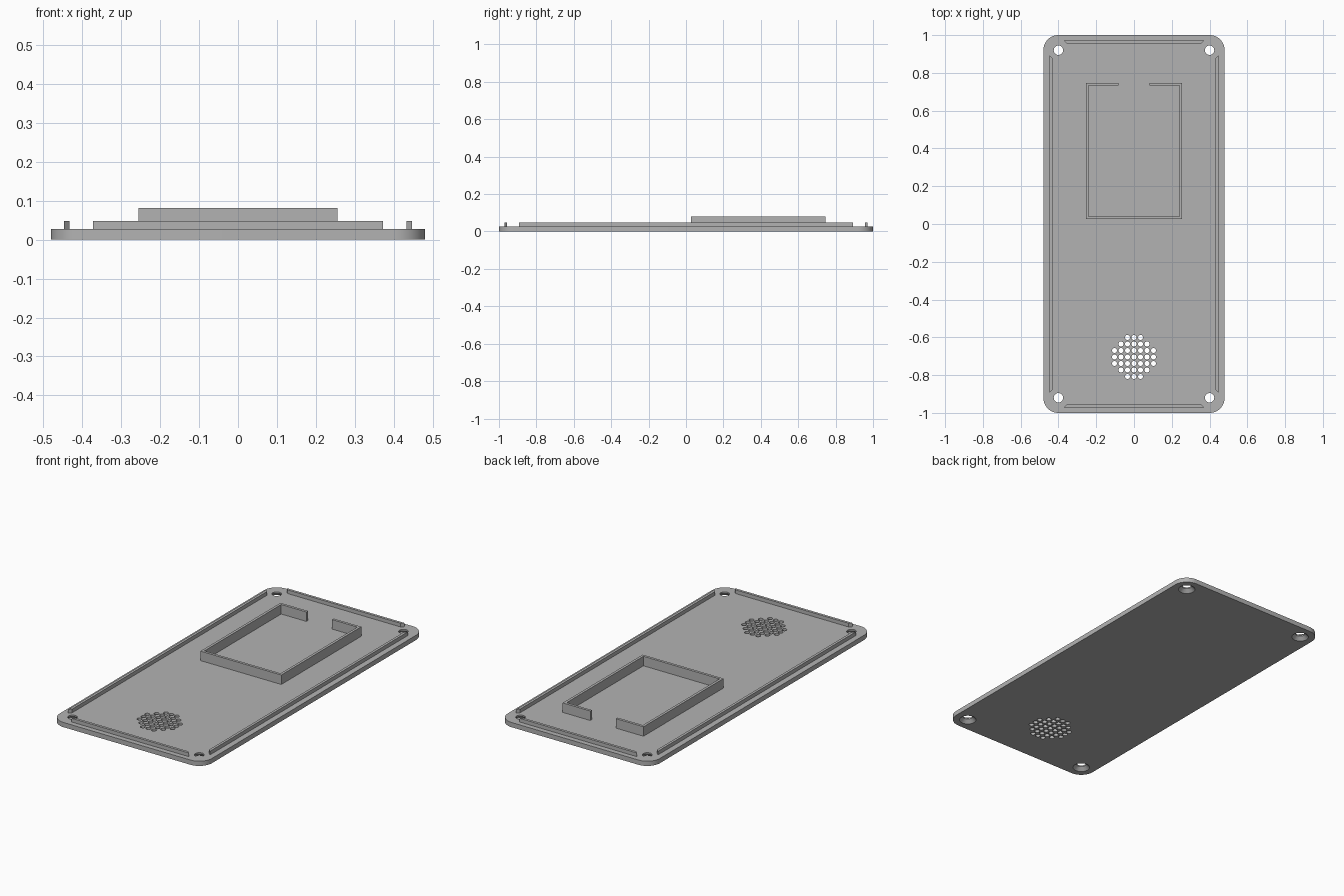
import bpy, bmesh, math
from mathutils import Matrix, Vector

cube = bpy.data.objects.get("Cube")
if cube:
    bpy.data.objects.remove(cube, do_unlink=True)

HALF_X, HALF_Y, TOP = 0.48, 1.0, 0.027
CORNER = 0.08
SINK = 0.004  # how far raised parts are rooted in the plate

grey = bpy.data.materials.new("matte_grey")
grey.use_nodes = True
grey.diffuse_color = (0.45, 0.45, 0.45, 1)
grey.node_tree.nodes["Principled BSDF"].inputs["Base Color"].default_value = (0.45, 0.45, 0.45, 1)


def add_object(name, bm):
    bmesh.ops.recalc_face_normals(bm, faces=bm.faces)
    mesh = bpy.data.meshes.new(name)
    bm.to_mesh(mesh)
    bm.free()
    mesh.materials.append(grey)
    obj = bpy.data.objects.new(name, mesh)
    bpy.context.collection.objects.link(obj)
    return obj


def add_prism(name, outline, z0, z1):
    """Extrude a flat outline between two heights."""
    bm = bmesh.new()
    face = bm.faces.new([bm.verts.new((x, y, z0)) for x, y in outline])
    new = bmesh.ops.extrude_face_region(bm, geom=[face])["geom"]
    bmesh.ops.translate(bm, vec=(0, 0, z1 - z0),
                        verts=[v for v in new if isinstance(v, bmesh.types.BMVert)])
    return add_object(name, bm)


def add_cone(bm, x, y, z0, z1, r0, r1, sides):
    bmesh.ops.create_cone(bm, cap_ends=True, segments=sides, radius1=r0, radius2=r1,
                          depth=z1 - z0, matrix=Matrix.Translation((x, y, (z0 + z1) / 2)))


def cut(target, name, bm):
    """Subtract a set of cutters and remove them again."""
    cutter = add_object(name, bm)
    cutter.hide_render = True
    mod = target.modifiers.new(name, "BOOLEAN")
    mod.operation, mod.solver, mod.object = "DIFFERENCE", "EXACT", cutter
    bpy.context.view_layer.objects.active = target
    bpy.ops.object.modifier_apply(modifier=name)
    bpy.data.objects.remove(cutter, do_unlink=True)


# Base plate with rounded corners
outline = []
for i, (sx, sy) in enumerate([(1, 1), (-1, 1), (-1, -1), (1, -1)]):
    for k in range(13):
        a = math.radians(90 * i + 7.5 * k)
        outline.append((sx * (HALF_X - CORNER) + CORNER * math.cos(a),
                        sy * (HALF_Y - CORNER) + CORNER * math.sin(a)))
plate = add_prism("base_plate", outline, 0, TOP)

# Round speaker grille
bm = bmesh.new()
PITCH = 0.0345
for row, reach in zip(range(-3, 4), (1, 2, 3, 3, 3, 2, 1)):
    for col in range(-reach, reach + 1):
        add_cone(bm, col * PITCH, -0.704 + row * PITCH, -0.02, 0.05, 0.0135, 0.0135, 16)
cut(plate, "grille_cutter", bm)

# Corner screw holes, countersunk from below
corners = [(x, y) for x in (-0.4, 0.4) for y in (-0.92, 0.92)]
bm = bmesh.new()
for x, y in corners:
    add_cone(bm, x, y, -0.02, 0.05, 0.025, 0.025, 32)
cut(plate, "screw_hole_cutter", bm)
bm = bmesh.new()
for x, y in corners:
    add_cone(bm, x, y, -0.002, 0.02, 0.047, 0.024, 32)
cut(plate, "countersink_cutter", bm)

bpy.ops.object.select_all(action="DESELECT")
plate.select_set(True)
bpy.context.view_layer.objects.active = plate
bpy.ops.object.shade_smooth_by_angle(angle=math.radians(30))

# Locating lips along the four edges, with mitred ends
W = 0.015
for side, s in (("left", 1), ("right", -1)):
    add_prism(side + "_lip", [(s * 0.447, -0.892), (s * 0.447, 0.892),
                              (s * (0.447 - W), 0.892 - W), (s * (0.447 - W), W - 0.892)],
              TOP - SINK, 0.048)
for side, s in (("back", 1), ("front", -1)):
    add_prism(side + "_lip", [(-0.372, s * 0.971), (0.372, s * 0.971),
                              (0.372 - W, s * (0.971 - W)), (W - 0.372, s * (0.971 - W))],
              TOP - SINK, 0.048)

# Component frame, one continuous wall open at the back
X, Y0, Y1, GAP = 0.255, 0.026, 0.747, 0.081
outer = [(-GAP, Y1), (-X, Y1), (-X, Y0), (X, Y0), (X, Y1), (GAP, Y1)]
inner = [(GAP, Y1 - W), (X - W, Y1 - W), (X - W, Y0 + W),
         (W - X, Y0 + W), (W - X, Y1 - W), (-GAP, Y1 - W)]
add_prism("component_frame", outer + inner, TOP - SINK, 0.081)
